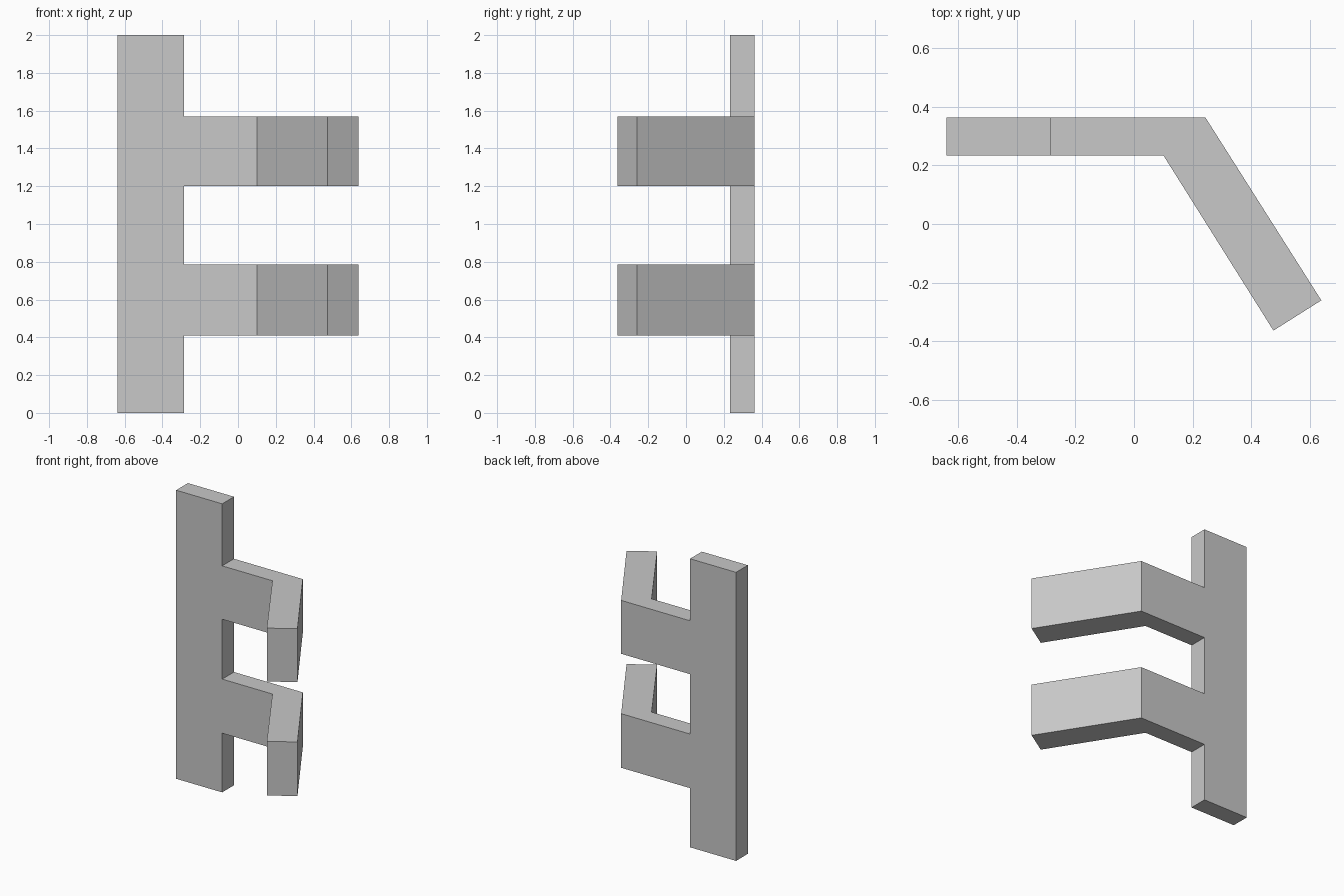
import bpy, bmesh

cube = bpy.data.objects.get("Cube")
if cube:
    bpy.data.objects.remove(cube, do_unlink=True)

# Single plain grey
GREY = (0.58, 0.58, 0.58, 1.0)
grey = bpy.data.materials.new("plain_grey")
grey.use_nodes = True
grey.diffuse_color = GREY
grey.node_tree.nodes["Principled BSDF"].inputs["Base Color"].default_value = GREY

# Plan-view extents shared by the parts
BACK, FRONT = 0.363, 0.234
OUTER, JOIN = -0.638, -0.285


def extrude_plan(name, plan, z0, z1):
    """Extrude a plan outline upward from z0 to z1."""
    bm = bmesh.new()
    base = bm.faces.new([bm.verts.new((x, y, z0)) for x, y in plan])
    top = bmesh.ops.extrude_face_region(bm, geom=[base], use_keep_orig=True)
    moved = [v for v in top["geom"] if isinstance(v, bmesh.types.BMVert)]
    bmesh.ops.translate(bm, verts=moved, vec=(0, 0, z1 - z0))
    bmesh.ops.recalc_face_normals(bm, faces=bm.faces)
    mesh = bpy.data.meshes.new(name)
    bm.to_mesh(mesh)
    bm.free()
    mesh.materials.append(grey)
    obj = bpy.data.objects.new(name, mesh)
    bpy.context.collection.objects.link(obj)
    return obj


# Upright flat post
extrude_plan("upright_post",
             [(OUTER, FRONT), (JOIN, FRONT), (JOIN, BACK), (OUTER, BACK)], 0, 2)

# Two bent arms, straight out from the post then angled forward
arm_plan = [(JOIN, FRONT), (0.1, FRONT), (0.475, -0.363),
            (0.638, -0.26), (0.243, BACK), (JOIN, BACK)]
for name, z0, z1 in (("lower_arm", 0.41, 0.785), ("upper_arm", 1.2, 1.57)):
    extrude_plan(name, arm_plan, z0, z1)
